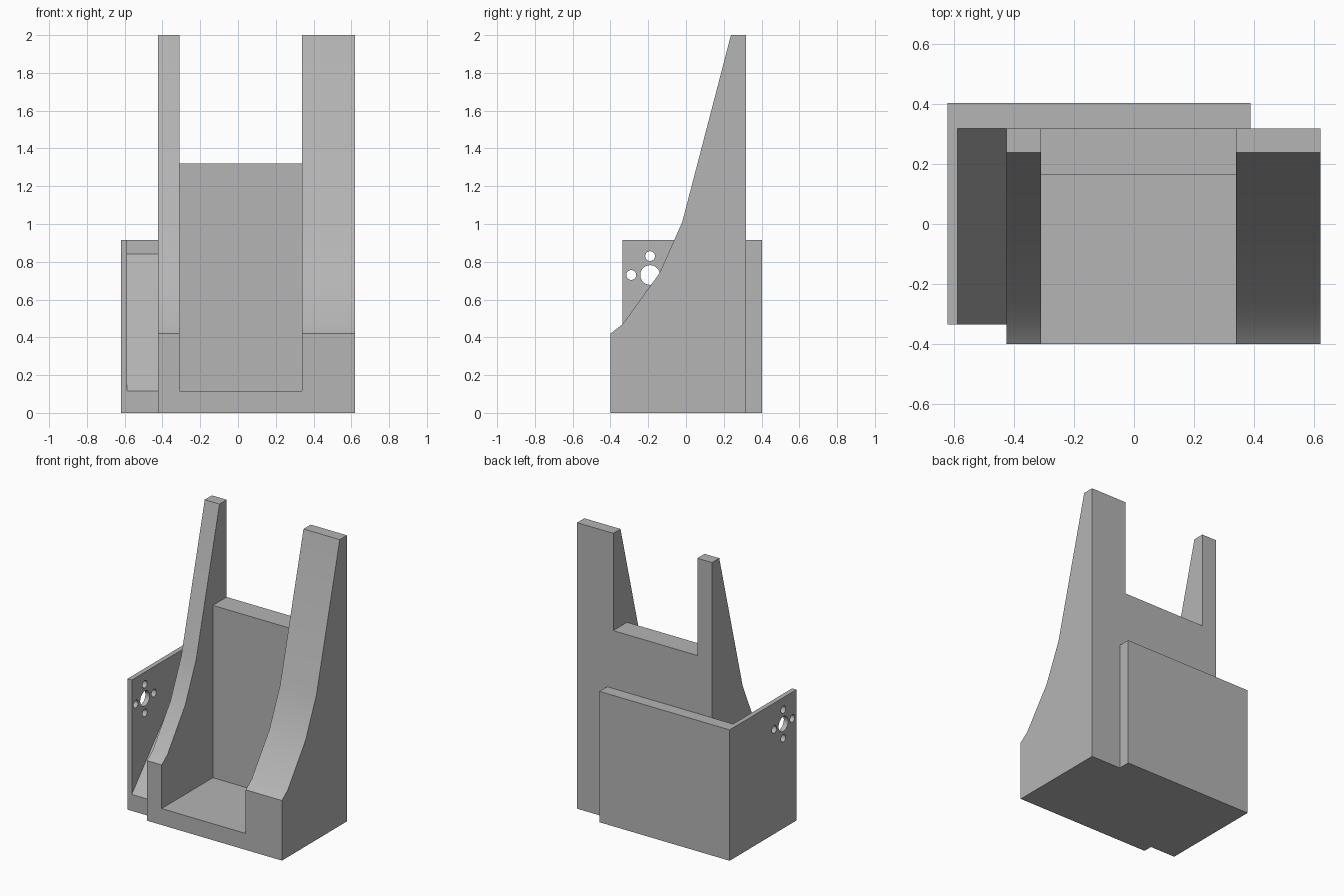
import bpy, bmesh, math
from mathutils import Vector, Matrix

cube = bpy.data.objects.get("Cube")
if cube:
    bpy.data.objects.remove(cube, do_unlink=True)

GREY = (0.46, 0.46, 0.46, 1)
grey = bpy.data.materials.new("plain grey")
grey.use_nodes = True
grey.diffuse_color = GREY
grey.node_tree.nodes["Principled BSDF"].inputs["Base Color"].default_value = GREY


def prism(name, outline, start, depth):
    """Extrude a closed outline of 3D points along the vector depth."""
    bm = bmesh.new()
    face = bm.faces.new([bm.verts.new(Vector(start) + Vector(p)) for p in outline])
    new = bmesh.ops.extrude_face_region(bm, geom=[face])["geom"]
    bmesh.ops.translate(bm, vec=depth, verts=[v for v in new if isinstance(v, bmesh.types.BMVert)])
    bmesh.ops.recalc_face_normals(bm, faces=bm.faces)
    return add_object(name, bm)


def add_object(name, bm):
    mesh = bpy.data.meshes.new(name)
    bm.to_mesh(mesh)
    bm.free()
    mesh.materials.append(grey)
    obj = bpy.data.objects.new(name, mesh)
    bpy.context.collection.objects.link(obj)
    return obj


def side_prism(name, yz, x0, x1):
    return prism(name, [(0, y, z) for y, z in yz], (x0, 0, 0), (x1 - x0, 0, 0))


def cut(target, cutter):
    """Subtract the cutter, apply the result and remove the cutter."""
    mod = target.modifiers.new("cut", 'BOOLEAN')
    mod.operation = 'DIFFERENCE'
    mod.solver = 'EXACT'
    mod.object = cutter
    cutter.hide_render = True
    bpy.context.view_layer.objects.active = target
    bpy.ops.object.modifier_apply(modifier=mod.name)
    bpy.data.objects.remove(cutter, do_unlink=True)


def smooth(obj):
    bpy.ops.object.select_all(action='DESELECT')
    obj.select_set(True)
    bpy.context.view_layer.objects.active = obj
    bpy.ops.object.shade_smooth_by_angle(angle=math.radians(25))


# Cradle: side profile swept across, then the open tray is cut out
cradle = side_prism("cradle", [
    (-0.4, 0), (-0.4, 0.42), (-0.335, 0.47), (-0.14, 0.74), (-0.02, 1.01),
    (0.238, 2), (0.318, 2), (0.318, 0)], -0.424, 0.62)
cut(cradle, side_prism("tray_cutter", [
    (-1, 0.115), (0.165, 0.115), (0.165, 1.32), (1, 1.32), (1, 3), (-1, 3)], -0.31, 0.34))
smooth(cradle)

# Mounting bracket: L-shaped plate around the back and one side
bracket = prism("mounting_bracket", [
    (-0.62, -0.335, 0), (-0.587, -0.335, 0), (-0.587, 0.318, 0),
    (0.387, 0.318, 0), (0.387, 0.403, 0), (-0.62, 0.403, 0)], (0, 0, 0), (0, 0, 0.915))

# Motor holes: one large bore with four small screw holes around it
bm = bmesh.new()
holes = [(0, 0, 0.052)] + [(0.1 * math.cos(a * math.pi / 2), 0.1 * math.sin(a * math.pi / 2), 0.026)
                           for a in range(4)]
for dy, dz, radius in holes:
    place = Matrix.Translation((-0.6, -0.19 + dy, 0.73 + dz)) @ Matrix.Rotation(math.pi / 2, 4, 'Y')
    bmesh.ops.create_cone(bm, cap_ends=True, segments=32, radius1=radius, radius2=radius,
                          depth=0.2, matrix=place)
cut(bracket, add_object("hole_cutter", bm))
smooth(bracket)

# Sloped brace between the bracket side and the cradle
side_prism("sloped_brace", [(-0.335, 0), (-0.335, 0.115), (0.318, 0.84), (0.318, 0)], -0.587, -0.424)
